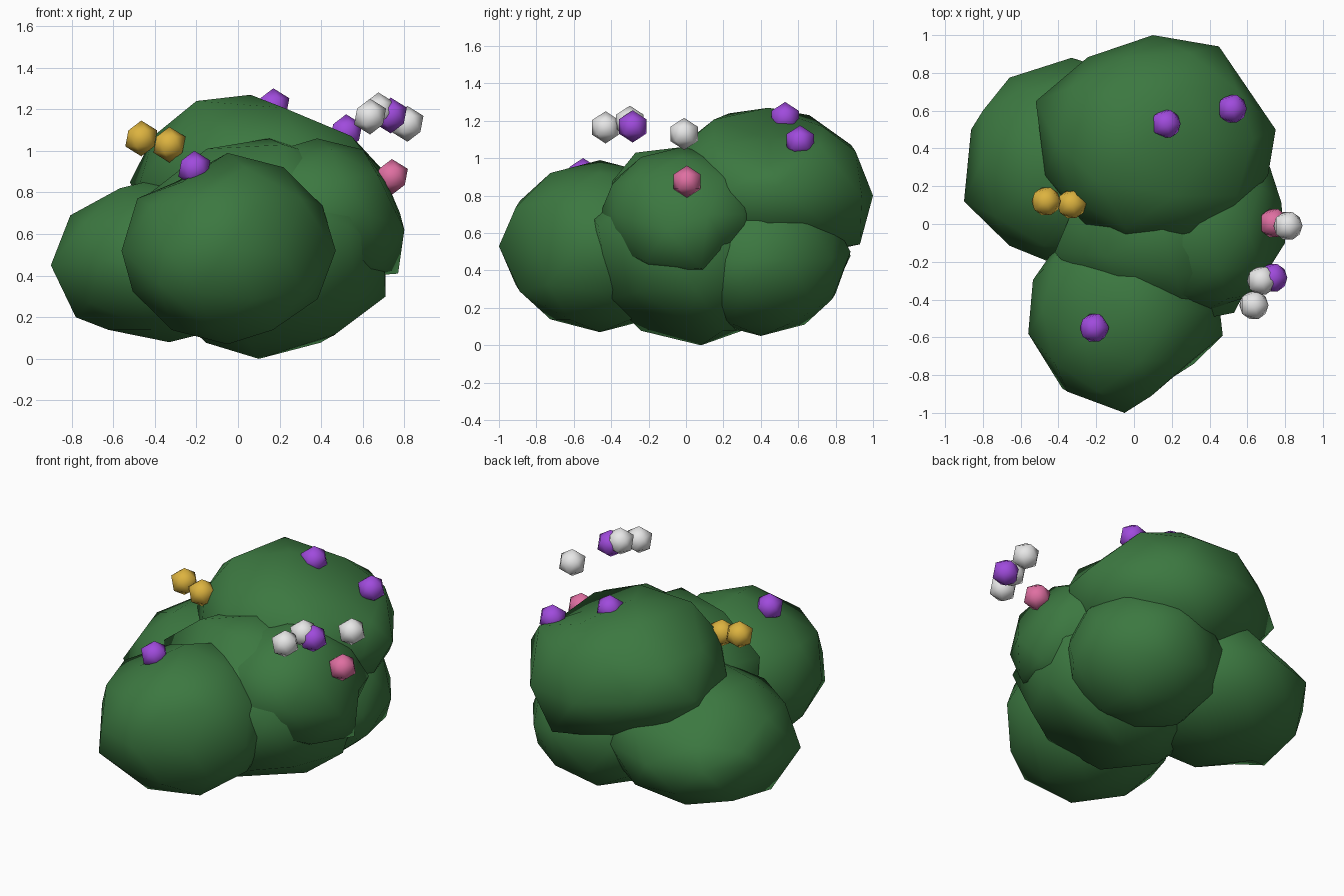
import bpy, bmesh
from mathutils import Vector

cube = bpy.data.objects.get("Cube")
if cube:
    bpy.data.objects.remove(cube, do_unlink=True)


def material(name, rgb):
    mat = bpy.data.materials.new(name)
    mat.use_nodes = True
    mat.diffuse_color = (*rgb, 1)
    bsdf = mat.node_tree.nodes["Principled BSDF"]
    bsdf.inputs["Base Color"].default_value = (*rgb, 1)
    bsdf.inputs["Roughness"].default_value = 0.8
    return mat


leaf = material("leaf green", (0.045, 0.188, 0.052))
yellow = material("flower yellow", (0.72, 0.45, 0.05))
purple = material("flower purple", (0.35, 0.07, 0.72))
pink = material("flower pink", (0.74, 0.16, 0.36))
white = material("flower white", (0.8, 0.8, 0.8))


def blob(name, mat, center, radii, detail, bumps=()):
    """Smooth low-poly ball; each bump moves the nearest vertex to a given point."""
    center, radii = Vector(center), Vector(radii)
    bm = bmesh.new()
    bmesh.ops.create_icosphere(bm, subdivisions=detail, radius=1)
    free = list(bm.verts)
    moved = []
    for point in bumps:
        offset = Vector(point) - center
        direction = Vector(o / r for o, r in zip(offset, radii)).normalized()
        vert = min(free, key=lambda v: (v.co - direction).length)
        free.remove(vert)
        moved.append((vert, offset))
    bmesh.ops.scale(bm, vec=radii, verts=bm.verts)
    for vert, offset in moved:
        vert.co = offset
    for face in bm.faces:
        face.smooth = True
    mesh = bpy.data.meshes.new(name)
    bm.to_mesh(mesh)
    bm.free()
    mesh.materials.append(mat)
    obj = bpy.data.objects.new(name, mesh)
    obj.location = center
    bpy.context.collection.objects.link(obj)
    return obj


# Overlapping leafy clumps
blob("front_clump", leaf, (-0.05, -0.46, 0.53), (0.51, 0.53, 0.46), 2,
     [(-0.05, -1, 0.53), (-0.56, -0.58, 0.52), (0.47, -0.59, 0.52),
      (-0.38, -0.87, 0.36), (-0.27, -0.62, 0.85), (-0.3, -0.28, 0.85),
      (0.22, -0.8, 0.5)])
blob("right_clump", leaf, (-0.33, 0.33, 0.48), (0.56, 0.55, 0.4), 2,
     [(-0.9, 0.12, 0.45), (-0.8, 0.6, 0.58), (-0.45, -0.2, 0.45),
      (-0.78, 0.25, 0.2), (-0.57, 0.71, 0.6), (-0.74, 0.58, 0.24)])
blob("top_clump", leaf, (0.12, 0.43, 0.85), (0.62, 0.56, 0.42), 2,
     [(0.1, 1, 0.8), (0.45, 0.94, 0.8), (0.75, 0.5, 0.85),
      (-0.52, 0.65, 0.85), (-0.05, -0.13, 0.88), (0.3, 0.93, 0.54),
      (0.06, 0.44, 1.27), (0.42, 0.45, 1.1), (0.63, 0.45, 0.97),
      (0.25, 0.73, 1.17), (-0.13, 0.66, 1.23), (-0.2, 0.23, 1.24)])
blob("middle_clump", leaf, (0.15, 0.03, 0.52), (0.58, 0.54, 0.52), 2,
     [(0.1, 0.08, 0), (0.15, -0.02, 1.06), (-0.15, -0.17, 1.01),
      (-0.42, -0.15, 0.8), (0.27, -0.52, 0.72), (0.53, -0.47, 0.64),
      (0.71, 0.05, 0.3), (0.47, 0.02, 0.12), (0.22, -0.27, 1.03)])
blob("left_clump", leaf, (0.38, -0.02, 0.7), (0.42, 0.44, 0.36), 2,
     [(0.8, -0.1, 0.62), (0.72, 0, 0.84), (0.77, 0.08, 0.41),
      (0.72, 0.3, 0.7), (0.68, -0.22, 0.45)])
blob("back_clump", leaf, (0.26, 0.4, 0.46), (0.47, 0.47, 0.41), 2,
     [(0.35, 0.88, 0.5), (0.71, 0.3, 0.32)])

# Small round flowers
flowers = [
    ("yellow_flower", yellow, [(-0.465, 0.12, 1.06), (-0.33, 0.105, 1.03)]),
    ("purple_flower", purple, [(-0.21, -0.55, 0.915), (0.17, 0.53, 1.215),
                               (0.52, 0.61, 1.09), (0.735, -0.285, 1.17)]),
    ("pink_flower", pink, [(0.74, 0.005, 0.875)]),
    ("white_flower", white, [(0.815, -0.01, 1.13), (0.675, -0.3, 1.195),
                             (0.635, -0.43, 1.165)]),
]
for name, mat, places in flowers:
    for i, place in enumerate(places):
        blob(f"{name}_{i + 1}", mat, place, (0.086, 0.086, 0.086), 1)
